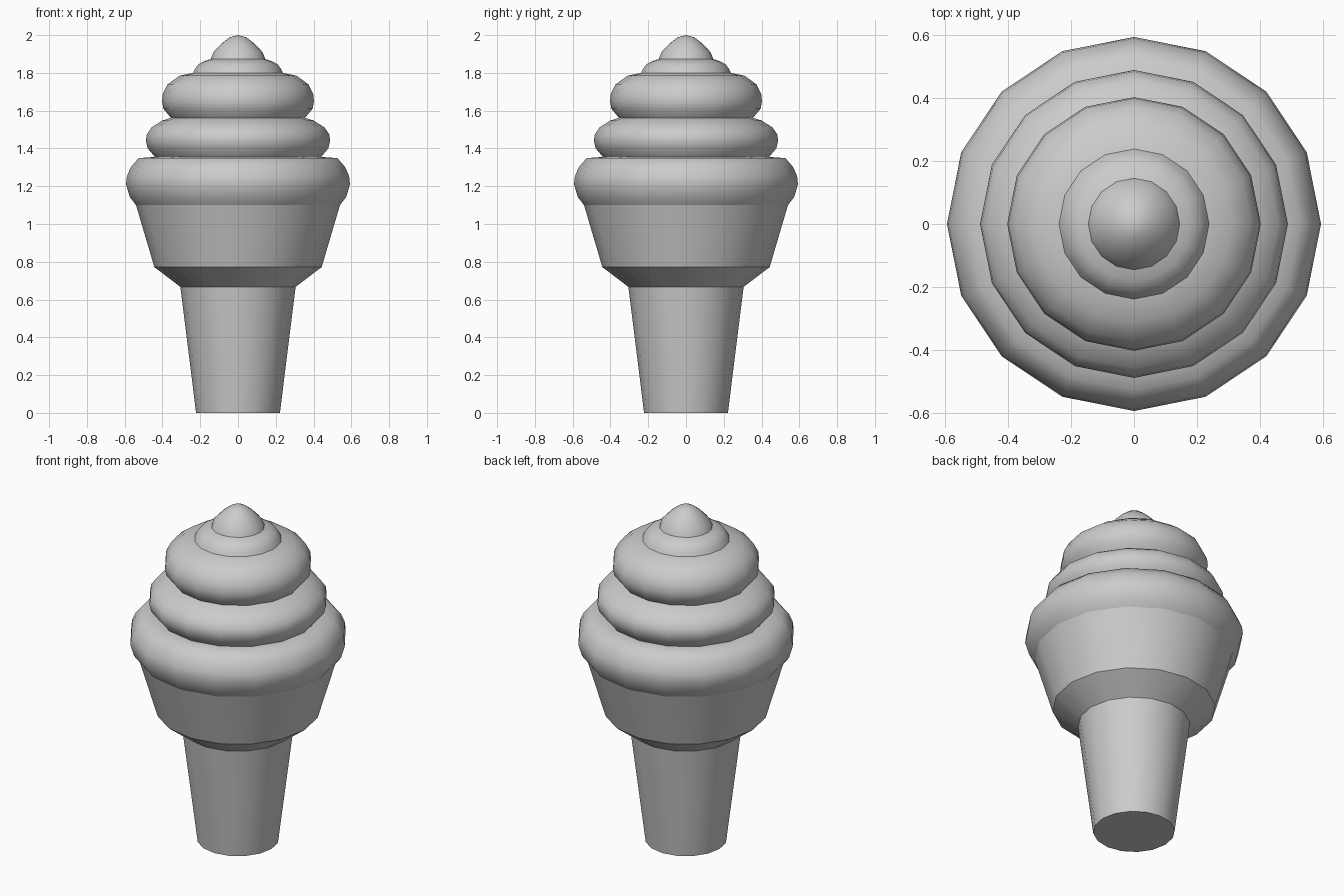
import bpy, bmesh, math

if "Cube" in bpy.data.objects:
    bpy.data.objects.remove(bpy.data.objects["Cube"])

SIDES = 16


def lathe(name, profile, angle):
    """Revolve a bottom-to-top (radius, z) profile; radius 0 makes a pole."""
    bm = bmesh.new()
    rings = []
    for r, z in profile:
        if r == 0:
            rings.append([bm.verts.new((0, 0, z))] * SIDES)
        else:
            rings.append([bm.verts.new((r * math.cos(2 * math.pi * i / SIDES),
                                        r * math.sin(2 * math.pi * i / SIDES), z))
                          for i in range(SIDES)])
    for low, high in zip(rings, rings[1:]):
        for i in range(SIDES):
            j = (i + 1) % SIDES
            corners = [low[i], low[j], high[j], high[i]]
            bm.faces.new(list(dict.fromkeys(corners)))
    mesh = bpy.data.meshes.new(name)
    bm.to_mesh(mesh)
    bm.free()
    obj = bpy.data.objects.new(name, mesh)
    bpy.context.collection.objects.link(obj)
    bpy.ops.object.select_all(action='DESELECT')
    obj.select_set(True)
    bpy.context.view_layer.objects.active = obj
    bpy.ops.object.shade_smooth_by_angle(angle=math.radians(angle))
    return obj


# Wafer cone: tapered stem, flared step and cup
lathe("wafer_cone", [(0, 0), (0.222, 0), (0.305, 0.667), (0.443, 0.772), (0.54, 1.10)], 30)

# Stacked ice cream layers, each ending where the next one starts
lathe("cream_layer_bottom", [(0.54, 1.10), (0.573, 1.143), (0.593, 1.212), (0.588, 1.254),
                             (0.567, 1.302), (0.526, 1.349), (0.44, 1.355)], 75)
lathe("cream_layer_middle", [(0.44, 1.355), (0.478, 1.40), (0.488, 1.44), (0.483, 1.475),
                             (0.457, 1.512), (0.40, 1.548), (0.355, 1.562)], 75)
lathe("cream_layer_upper", [(0.355, 1.562), (0.395, 1.61), (0.402, 1.65), (0.398, 1.69),
                            (0.372, 1.74), (0.31, 1.785), (0.238, 1.80)], 75)
lathe("cream_layer_small", [(0.238, 1.80), (0.228, 1.82), (0.21, 1.845),
                            (0.18, 1.862), (0.145, 1.873)], 75)

# Rounded tip
lathe("cream_tip", [(0.145, 1.873), (0.13, 1.91), (0.085, 1.957),
                    (0.045, 1.988), (0, 2.0)], 75)
